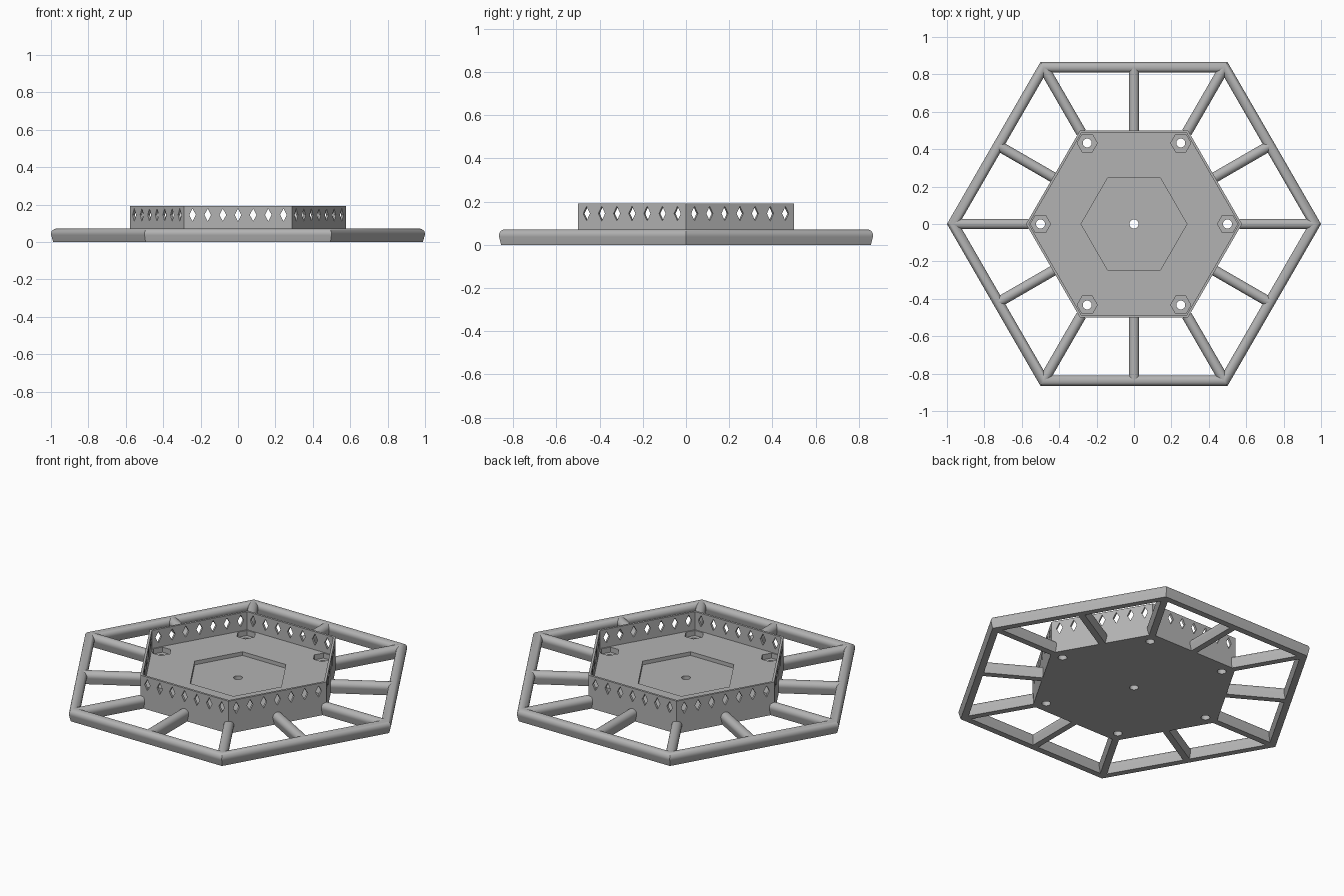
import bpy, bmesh
from math import sin, cos, radians, pi
from mathutils import Matrix, Vector

cube = bpy.data.objects.get("Cube")
if cube:
    bpy.data.objects.remove(cube, do_unlink=True)

grey = bpy.data.materials.new("plain grey")
grey.use_nodes = True
colour = (0.45, 0.45, 0.45, 1)
grey.diffuse_color = colour
grey.node_tree.nodes["Principled BSDF"].inputs["Base Color"].default_value = colour

COS30 = cos(radians(30))


def make_object(name, bm, smooth=False):
    bmesh.ops.recalc_face_normals(bm, faces=bm.faces[:])
    mesh = bpy.data.meshes.new(name)
    bm.to_mesh(mesh)
    bm.free()
    obj = bpy.data.objects.new(name, mesh)
    bpy.context.collection.objects.link(obj)
    mesh.materials.append(grey)
    bpy.ops.object.select_all(action="DESELECT")
    obj.select_set(True)
    bpy.context.view_layer.objects.active = obj
    if smooth:
        bpy.ops.object.shade_smooth_by_angle(angle=radians(35))
    return obj


def bridge(bm, a, b):
    n = len(a)
    for i in range(n):
        j = (i + 1) % n
        bm.faces.new((a[i], a[j], b[j], b[i]))


def prism(bm, sides, radius, z0, z1, centre=(0, 0)):
    loops = []
    for z in (z0, z1):
        loops.append([bm.verts.new((centre[0] + radius * cos(2 * pi * i / sides),
                                    centre[1] + radius * sin(2 * pi * i / sides), z))
                      for i in range(sides)])
    bridge(bm, *loops)
    for loop in loops:
        bm.faces.new(loop)


def cut(target, name, bm):
    cutter = make_object(name, bm)
    cutter.hide_render = True
    mod = target.modifiers.new(name, "BOOLEAN")
    mod.operation = "DIFFERENCE"
    mod.solver = "EXACT"
    mod.object = cutter
    bpy.context.view_layer.objects.active = target
    bpy.ops.object.modifier_apply(modifier=name)
    bpy.data.objects.remove(cutter, do_unlink=True)


# Bar section: round top, sides tapering to a flat base
BAR_R, BAR_Z = 0.028, 0.044
section = [(-0.018, 0), (0.018, 0)]
section += [(BAR_R * cos(radians(a)), BAR_Z + BAR_R * sin(radians(a)))
            for a in range(-15, 196, 15)]

# Outer ring: the section swept round a mitred hexagon
RING = 2 * COS30 / 2 - BAR_R
bm = bmesh.new()
loops = []
for k in range(6):
    a = radians(60 * k)
    loops.append([bm.verts.new(((RING + d) / COS30 * cos(a),
                                (RING + d) / COS30 * sin(a), z)) for d, z in section])
for k in range(6):
    bridge(bm, loops[k], loops[(k + 1) % 6])
make_object("outer_ring", bm, smooth=True)

# Spokes: to the corners and the middles of the sides
for k in range(12):
    corner = k % 2 == 0
    start, end = (0.565, RING / COS30) if corner else (0.49, RING)
    rot = Matrix.Rotation(radians(30 * k), 3, "Z")
    bm = bmesh.new()
    ends = [[bm.verts.new(rot @ Vector((r, w, z))) for w, z in section]
            for r in (start, end)]
    bridge(bm, *ends)
    for loop in ends:
        bm.faces.new(loop)
    make_object(("corner_spoke_" if corner else "side_spoke_") + str(k // 2 + 1),
                bm, smooth=True)

# Hexagonal tray with a thin raised wall
APOTHEM, WALL, FLOOR, TOP = 0.5, 0.013, 0.085, 0.192
outer, inner = APOTHEM / COS30, (APOTHEM - WALL) / COS30
bm = bmesh.new()
loops = [[bm.verts.new((r * cos(radians(60 * k)), r * sin(radians(60 * k)), z))
          for k in range(6)]
         for r, z in ((outer, 0), (outer, TOP), (inner, TOP), (inner, FLOOR))]
for a, b in zip(loops, loops[1:]):
    bridge(bm, a, b)
bm.faces.new(loops[0])
bm.faces.new(loops[-1])
tray = make_object("tray", bm)

# Central recess and nut pockets in the floor
bolts = [(0.5 * cos(radians(60 * k)), 0.5 * sin(radians(60 * k))) for k in range(6)]
bm = bmesh.new()
prism(bm, 6, 0.283, FLOOR - 0.022, FLOOR + 0.05)
for c in bolts:
    prism(bm, 6, 0.054, FLOOR - 0.03, FLOOR + 0.05, c)
cut(tray, "pocket_cutter", bm)

# Through holes
bm = bmesh.new()
for c in bolts + [(0, 0)]:
    prism(bm, 24, 0.024, -0.05, FLOOR + 0.05, c)
cut(tray, "hole_cutter", bm)

# Diamond windows, seven in each wall
bm = bmesh.new()
diamond = [(0.018, 0), (0, 0.034), (-0.018, 0), (0, -0.034)]
for k in range(6):
    rot = Matrix.Rotation(radians(60 * k + 30), 3, "Z")
    for i in range(-3, 4):
        ends = [[bm.verts.new(rot @ Vector((r, 0.081 * i + u, 0.145 + v)))
                 for u, v in diamond]
                for r in (APOTHEM - WALL - 0.01, APOTHEM + 0.02)]
        bridge(bm, *ends)
        for loop in ends:
            bm.faces.new(loop)
cut(tray, "diamond_cutter", bm)
